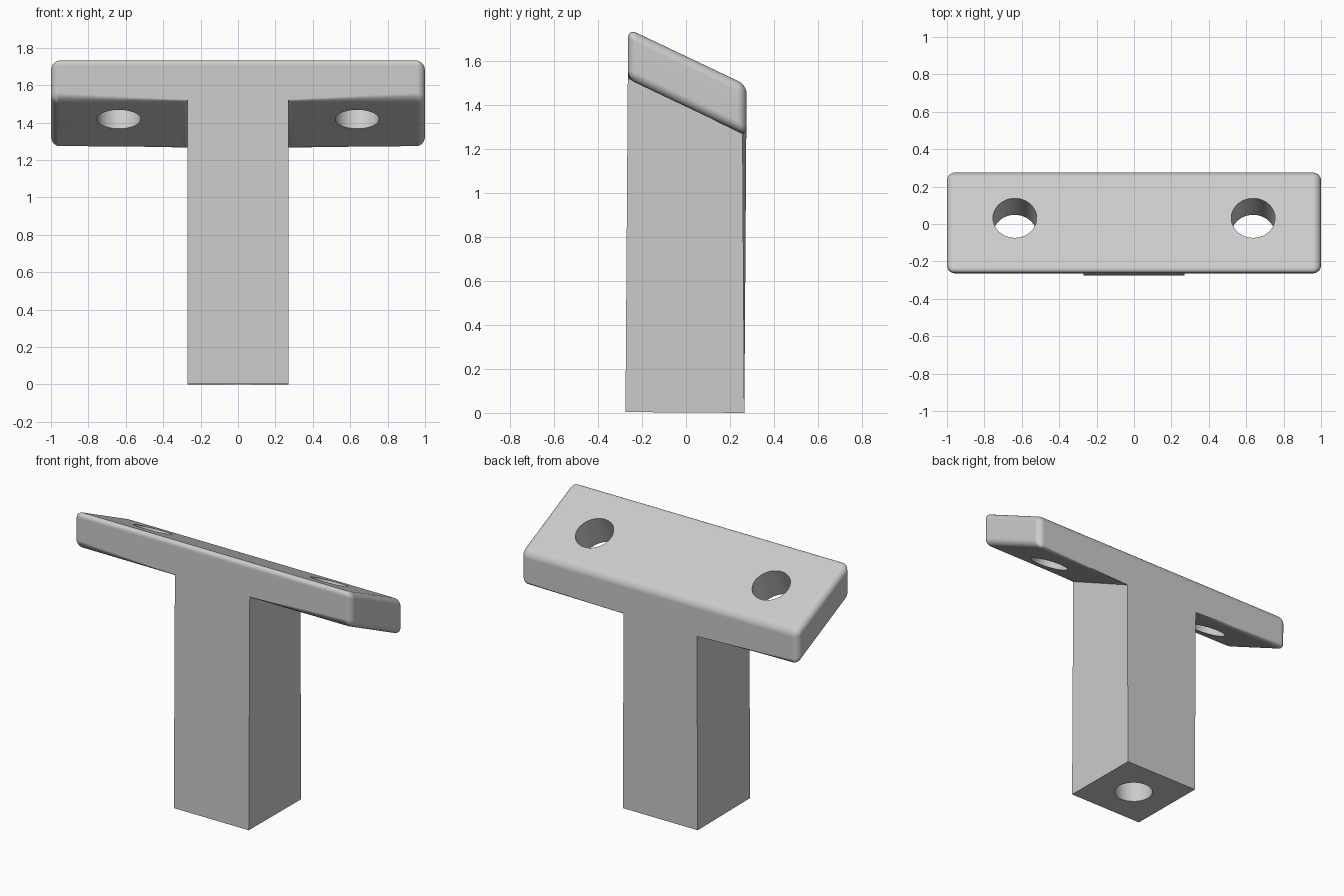
import bpy
import bmesh
import math
from mathutils import Matrix, Vector

if "Cube" in bpy.data.objects:
    bpy.data.objects.remove(bpy.data.objects["Cube"], do_unlink=True)

TILT = math.radians(25)
SLOPE = math.tan(TILT)
HALF_DEPTH = 0.27
POST = 0.27
TOP, UNDER = 1.615, 1.387
BORE = 0.117

grey = bpy.data.materials.new("plain grey")
grey.use_nodes = True
colour = (0.6, 0.6, 0.6, 1)
grey.diffuse_color = colour
grey.node_tree.nodes["Principled BSDF"].inputs["Base Color"].default_value = colour


def add_object(name, bm):
    mesh = bpy.data.meshes.new(name)
    bm.to_mesh(mesh)
    bm.free()
    mesh.materials.append(grey)
    obj = bpy.data.objects.new(name, mesh)
    bpy.context.collection.objects.link(obj)
    return obj


# T-shaped body: outline extruded front to back, head sloping down to the rear
right_half = [(POST, 0), (POST, UNDER), (1, UNDER), (1, TOP)]
outline = right_half + [(-x, w) for x, w in reversed(right_half)]
bm = bmesh.new()
rings = [[bm.verts.new((x, y, w - SLOPE * y if w else 0)) for x, w in outline]
         for y in (-HALF_DEPTH, HALF_DEPTH)]
front, back = rings
bm.faces.new(front)
bm.faces.new(back[::-1])
for i in range(len(front)):
    j = (i + 1) % len(front)
    bm.faces.new((front[j], front[i], back[i], back[j]))
bmesh.ops.recalc_face_normals(bm, faces=bm.faces)

# Round the head's edges and fillet it into the post; the post stays sharp
rounded = [e for e in bm.edges if min(v.co.z for v in e.verts) > 0.5]
bmesh.ops.bevel(bm, geom=rounded, offset=0.042, offset_type='OFFSET',
                segments=6, profile=0.5, affect='EDGES', clamp_overlap=True)
body = add_object("sloped_t_bracket", bm)


# Bores: two square to the head, one blind hole up the foot of the post
def cutter(name, centre, length, angle):
    bm = bmesh.new()
    matrix = Matrix.Translation(Vector(centre)) @ Matrix.Rotation(angle, 4, 'X')
    bmesh.ops.create_cone(bm, cap_ends=True, segments=64, radius1=BORE,
                          radius2=BORE, depth=length, matrix=matrix)
    obj = add_object(name, bm)
    obj.hide_render = True
    return obj


middle = (TOP + UNDER) / 2
cutters = [cutter("head_bore_cutter", (side * 0.637, -0.018, middle + 0.018 * SLOPE), 0.6, -TILT)
           for side in (-1, 1)]
cutters.append(cutter("foot_bore_cutter", (0, 0, 0), 1.2, 0))

bpy.ops.object.select_all(action='DESELECT')
bpy.context.view_layer.objects.active = body
body.select_set(True)
for tool in cutters:
    cut = body.modifiers.new("bore", 'BOOLEAN')
    cut.operation = 'DIFFERENCE'
    cut.solver = 'EXACT'
    cut.object = tool
    bpy.ops.object.modifier_apply(modifier=cut.name)
    bpy.data.objects.remove(tool, do_unlink=True)

# Slight backward lean, resting on the floor
body.data.transform(Matrix.Rotation(math.radians(-0.4), 4, 'X'))
lowest = min(v.co.z for v in body.data.vertices)
body.data.transform(Matrix.Translation((0, -0.005, -lowest)))

bpy.ops.object.shade_smooth_by_angle(angle=math.radians(30))
normals = body.modifiers.new("flat faces", 'WEIGHTED_NORMAL')
normals.keep_sharp = True
